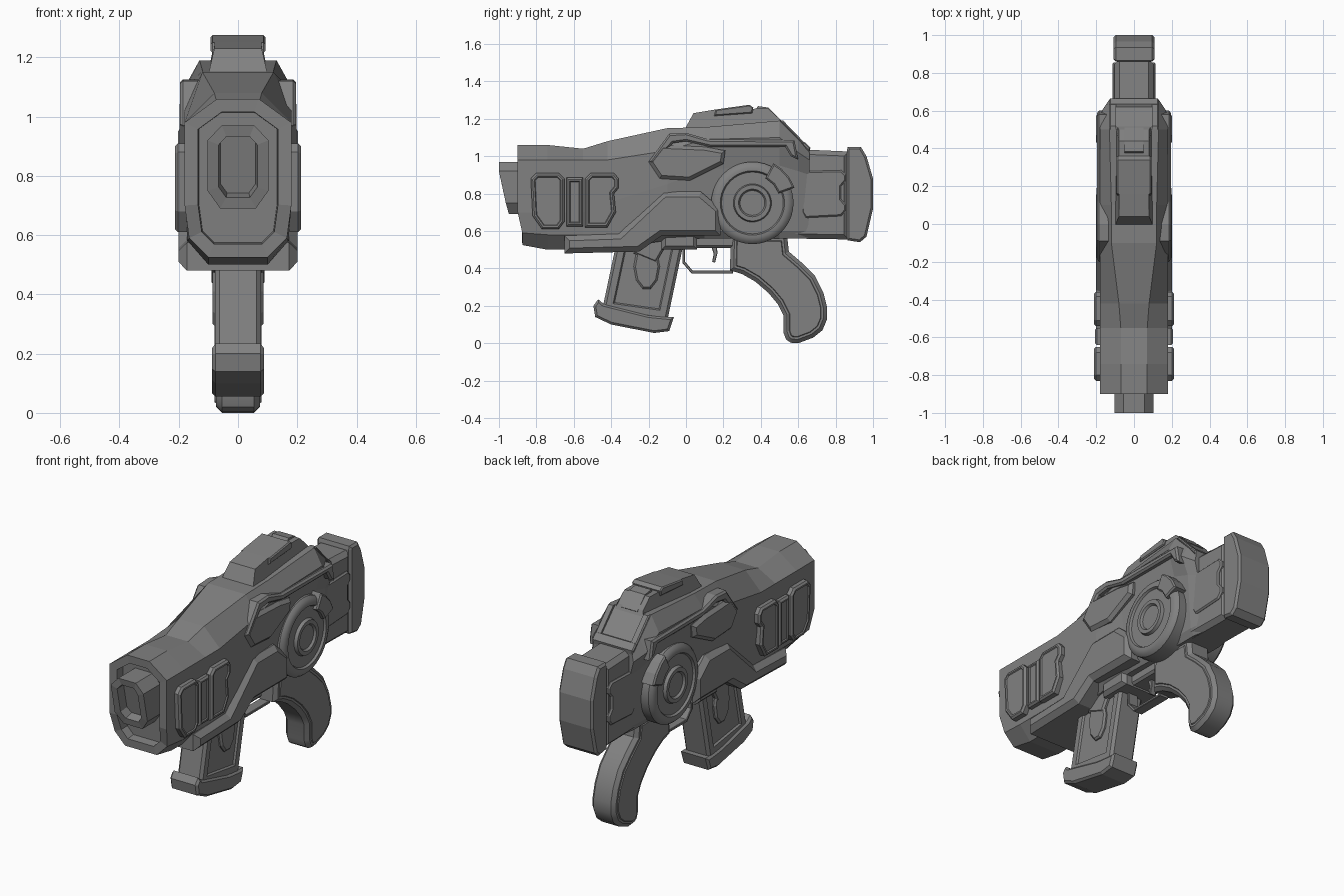
import bpy, bmesh, math

# dark grey shared by every part
DARK = bpy.data.materials.new("dark_grey")
DARK.diffuse_color = (.22, .22, .22, 1)


def finish(name, bm, mirror=False, smooth=False):
    bmesh.ops.recalc_face_normals(bm, faces=bm.faces)
    me = bpy.data.meshes.new(name)
    bm.to_mesh(me)
    bm.free()
    me.materials.append(DARK)
    ob = bpy.data.objects.new(name, me)
    bpy.context.collection.objects.link(ob)
    if mirror:
        ob.modifiers.new("mirror", "MIRROR")
    if smooth:
        bpy.ops.object.select_all(action="DESELECT")
        ob.select_set(True)
        bpy.context.view_layer.objects.active = ob
        bpy.ops.object.shade_smooth_by_angle(angle=math.radians(30))
    return ob


def inset(bm, face, t, d=0.0):
    bmesh.ops.inset_region(bm, faces=[face], thickness=t, depth=d, use_even_offset=True)


def bridge(bm, rings):
    """Skin closed rings of points; returns first and last cap."""
    vs = [[bm.verts.new(p) for p in r] for r in rings]
    n = len(vs[0])
    for a, b in zip(vs, vs[1:]):
        for i in range(n):
            j = (i + 1) % n
            bm.faces.new((a[i], a[j], b[j], b[i]))
    caps = bm.faces.new(vs[0]), bm.faces.new(vs[-1])
    bmesh.ops.recalc_face_normals(bm, faces=bm.faces)
    return caps


def prism(name, pts, x1, x0=None, cham=0.012, border=0, sink=0.012, smooth=False):
    """Side profile (y, z) extruded along x with chamfered, optionally panelled faces.
    With x0 given it is a side plate mirrored to both sides; else full width."""
    bm = bmesh.new()
    lo = -(x1 - cham) if x0 is None else x0
    caps = bridge(bm, [[(x, y, z) for y, z in pts] for x in (lo, x1 - cham)])
    for f in (caps if x0 is None else caps[1:]):
        if cham:
            inset(bm, f, cham, cham)
        if border:
            inset(bm, f, border)
            inset(bm, f, abs(sink) * 0.7, -sink)
    return finish(name, bm, x0 is not None, smooth)


def ring(half, y):
    """Closed cross-section from right-half (x, z) points; y is a function of z."""
    full = half + [(-x, z) for x, z in reversed(half)]
    return [(x, y(z), z) for x, z in full]


# main body: lofted cross-sections with a recessed front
sections = [
    (-.90, .07, 1.06, .18, .98, .18, .70, .165, .59, .10, .525),
    (-.74, .07, 1.06, .18, .98, .18, .70, .17, .58, .10, .50),
    (-.55, .07, 1.04, .18, .98, .18, .70, .17, .58, .10, .50),
    (-.42, .08, 1.08, .18, .98, .18, .75, .17, .58, .10, .50),
    (-.10, .12, 1.15, .18, 1.03, .18, .85, .17, .60, .10, .55),
    (.10, .12, 1.155, .18, 1.09, .17, .93, .14, .60, .10, .56),
    (.50, .13, 1.19, .18, 1.10, .14, .95, .11, .60, .09, .56),
    (.60, .13, 1.09, .17, 1.02, .13, .92, .11, .60, .09, .56),
    (.66, .12, 1.03, .13, .98, .11, .90, .10, .60, .08, .56)]
bm = bmesh.new()
rings = []
for k, s in enumerate(sections):
    half = [(s[i], s[i + 1]) for i in range(1, 11, 2)]
    rings.append(ring(half, lambda z: s[0] + (.025 if k == 0 and z < .65 else 0)))
front, _ = bridge(bm, rings)
inset(bm, front, .045)
inset(bm, front, .003, -.05)
finish("main_body", bm)

# muzzle block with slanted face and bore
half = [(.055, .97), (.103, .92), (.103, .75), (.06, .69)]
bm = bmesh.new()
front, _ = bridge(bm, [ring(half, lambda z: -1 + max(0, .88 - z) * .28),
                       ring(half, lambda z: -.82)])
inset(bm, front, .038)
inset(bm, front, .006, -.05)
finish("muzzle", bm)

# lower side slab and underside blocks
prism("lower_slab", [(-.65, .48), (-.25, .49), (-.13, .575), (.185, .575), (.185, .72),
                     (.08, .81), (-.12, .81), (-.36, .585), (-.65, .575)],
      .2, cham=.028)
prism("underside_block", [(-.13, .5), (.06, .5), (.06, .6), (-.13, .6)], .12, cham=.02)
prism("trigger_frame", [(0, .51), (.27, .51), (.27, .6), (0, .6)], .065)

# front side panels
prism("side_panel_front", [(-.83, .88), (-.8, .91), (-.68, .91), (-.65, .88), (-.65, .65),
                           (-.68, .61), (-.77, .61), (-.82, .68)], .212, .16, .01, .009, .006)
prism("side_panel_middle", [(-.64, .885), (-.55, .885), (-.55, .625), (-.64, .625)],
      .207, .16, .01, .008, .006)
prism("side_panel_rear", [(-.54, .88), (-.51, .91), (-.385, .91), (-.36, .88), (-.36, .83),
                          (-.385, .8), (-.375, .7), (-.42, .62), (-.54, .62)],
      .212, .16, .01, .009, .006)

# upper side hexagon and rail
prism("upper_side_panel", [(-.2, .97), (-.14, .88), (.02, .87), (.08, .9), (.2, .96),
                           (.21, 1.03), (.1, 1.05), (-.13, 1.06)], .198, .12, .018)
prism("upper_side_rail", [(-.2, .97), (-.09, 1.12), (0, 1.125), (.12, 1.09), (.58, 1.085),
                          (.6, .98), (.56, 1.0), (.53, 1.05), (.13, 1.05), (0, 1.08),
                          (-.07, 1.07), (-.17, .96)], .196, .11, .01)

# side wheels: lathed rings about the x axis
prof = [(.22, .05), (.22, .165), (.208, .18), (.188, .188), (.172, .188), (.165, .176),
        (.102, .176), (.096, .194), (.074, .194), (.066, .182)]
N = 40
bm = bmesh.new()
bridge(bm, [[(x, .355 + r * math.cos(a * math.tau / N), .75 + r * math.sin(a * math.tau / N))
             for a in range(N)] for r, x in prof])
finish("side_wheel", bm, True, True)
arc = [(r, math.radians(a)) for r, angs in ((.24, (20, 35, 50, 62)), (.15, (62, 41, 20)))
       for a in angs]
prism("wheel_clamp", [(.355 + r * math.cos(a), .75 + r * math.sin(a)) for r, a in arc],
      .202, .1, .008)

# top hump, sight plate and rear sight wedge
bm = bmesh.new()
hump = [(-.02, 1.12), (.04, 1.23), (.16, 1.25), (.44, 1.255), (.5, 1.2), (.55, 1.12)]
bridge(bm, [[(x * (.105 if z < 1.15 else .08), y, z) for y, z in hump] for x in (-1, 1)])
finish("top_hump", bm)
prism("sight_plate", [(.15, 1.215), (.16, 1.25), (.34, 1.275), (.36, 1.26), (.355, 1.23)],
      .092, cham=.006)
prism("rear_sight", [(.36, 1.23), (.385, 1.268), (.44, 1.26), (.51, 1.19), (.48, 1.15)],
      .05, cham=0)

# rear slope frame: two rails and a lip leaving a shallow recess
prism("rear_slope_rail", [(.5, 1.19), (.52, 1.19), (.66, 1.045), (.66, 1.02)], .13, .095, .006)
prism("rear_slope_lip", [(.62, 1.07), (.635, 1.075), (.665, 1.045), (.66, 1.02)], .13, cham=.006)

# stock, stock side panel and end cap
prism("stock", [(.56, .56), (.87, .555), (.87, 1.025), (.64, 1.035), (.56, 1.03)], .103, cham=.025)
prism("stock_side_panel", [(.62, .7), (.64, .67), (.83, .68), (.855, .71), (.855, .74),
                           (.83, .77), (.83, .84), (.855, .87), (.855, .9), (.83, .925),
                           (.65, .92), (.62, .88)], .114, .08, .008)
prism("stock_end_cap", [(.86, .56), (.865, .55), (.93, .54), (.965, .57), (1, .72), (1, .88),
                        (.965, 1.0), (.935, 1.05), (.865, 1.05), (.86, 1.03)],
      .108, cham=.012)

# magazine with sunken sides, round boss, collar and base
prism("magazine", [(-.35, .58), (0, .58), (-.02, .5), (-.1, .12), (-.45, .17), (-.38, .5)],
      .078, cham=.015, border=.035, sink=.01)
prism("magazine_boss", [(-.21 + .07 * math.cos(a * math.tau / 10),
                         .41 + .125 * math.sin(a * math.tau / 10)) for a in range(10)],
      .086, .05, .01)
prism("magazine_collar", [(-.28, .48), (-.16, .43), (-.12, .5), (-.1, .58), (-.25, .58)],
      .09, .05, .01)
prism("magazine_base", [(-.47, .235), (-.495, .2), (-.485, .14), (-.4, .1), (-.17, .055),
                        (-.09, .065), (-.065, .14), (-.1, .14), (-.2, .15), (-.44, .21)],
      .088, cham=.012)

# grip with raised side panels
prism("grip", [(.24, .58), (.235, .39), (.3, .37), (.37, .33), (.44, .27), (.49, .21),
               (.52, .15), (.52, .06), (.535, .02), (.56, .003), (.6, 0), (.68, .03),
               (.73, .07), (.755, .13), (.755, .19), (.735, .27), (.69, .36), (.62, .43),
               (.55, .49), (.54, .58)], .074, cham=.02, border=.012, sink=-.005, smooth=True)

# trigger guard and trigger
prism("trigger_guard", [(-.02, .54), (-.02, .43), (.03, .373), (.25, .373), (.25, .388),
                        (.036, .388), (-.005, .436), (-.005, .54)], .03, cham=.003)
prism("trigger", [(.13, .53), (.148, .48), (.14, .435), (.155, .43), (.168, .48), (.165, .53)],
      .018, cham=.003)
